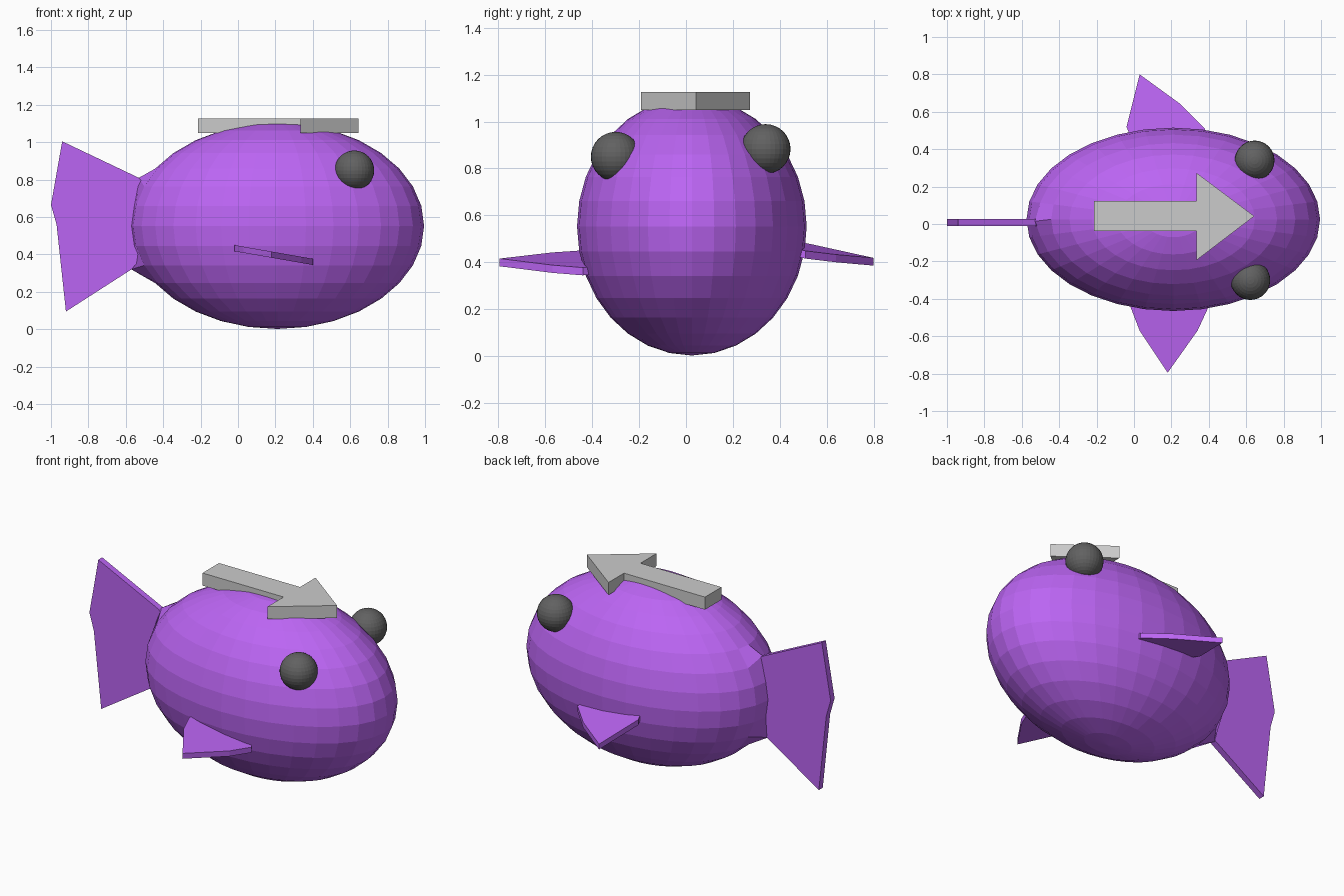
import bpy, bmesh
from mathutils import Matrix, Vector

if "Cube" in bpy.data.objects:
    bpy.data.objects.remove(bpy.data.objects["Cube"])


def material(name, color):
    m = bpy.data.materials.new(name)
    m.diffuse_color = color
    m.use_nodes = True
    m.node_tree.nodes["Principled BSDF"].inputs["Base Color"].default_value = m.diffuse_color
    return m


PURPLE = material("purple", (0.50, 0.13, 0.90, 1))
DARK = material("dark_grey", (0.12, 0.12, 0.12, 1))


def finish(name, bm, mat=None):
    bmesh.ops.recalc_face_normals(bm, faces=bm.faces)
    me = bpy.data.meshes.new(name)
    bm.to_mesh(me)
    bm.free()
    if mat:
        me.materials.append(mat)
    ob = bpy.data.objects.new(name, me)
    bpy.context.collection.objects.link(ob)
    return ob


def ellipsoid_bm(center, radii):
    bm = bmesh.new()
    bmesh.ops.create_uvsphere(bm, u_segments=32, v_segments=16, radius=1)
    bm.transform(Matrix.Translation(center) @ Matrix.Diagonal((*radii, 1)))
    return bm


def plate(name, points, thickness, mat=None):
    """Closed plate: an outline of 3D points swept along a thickness vector."""
    bm = bmesh.new()
    face = bm.faces.new([bm.verts.new(p) for p in points])
    ext = bmesh.ops.extrude_face_region(bm, geom=[face], use_keep_orig=True)
    verts = [g for g in ext["geom"] if isinstance(g, bmesh.types.BMVert)]
    bmesh.ops.translate(bm, verts=verts, vec=thickness)
    return finish(name, bm, mat)


# Body, with two rear vertices pulled out to meet the tail
body = ellipsoid_bm((0.21, 0.025, 0.553), (0.785, 0.49, 0.551))
for old, new in (((-0.515, 0.025, 0.764), (-0.53, 0.015, 0.81)),
                 ((-0.515, 0.025, 0.342), (-0.57, 0.015, 0.32))):
    v = min(body.verts, key=lambda q: (q.co - Vector(old)).length)
    v.co = new
finish("body", body, PURPLE)

# Tail fin
tail = [(-0.53, 0.81), (-0.94, 1.005), (-1.0, 0.665), (-0.97, 0.56),
        (-0.92, 0.095), (-0.57, 0.32), (-0.50, 0.40), (-0.48, 0.75)]
plate("tail_fin", [(x, -0.012, z) for x, z in tail], (0, 0.038, 0), PURPLE)

# Side fins: tilted flat plates whose height follows a plane
near = [(0.02, -0.38), (-0.02, -0.44), (0.03, -0.57), (0.18, -0.795),
        (0.34, -0.57), (0.40, -0.44), (0.36, -0.38)]
plate("side_fin_near", [(x, y, 0.447 - 0.175 * x) for x, y in near],
      (0, 0, -0.033), PURPLE)
far = [(0.0, 0.42), (-0.04, 0.52), (0.03, 0.80), (0.25, 0.64),
       (0.38, 0.51), (0.36, 0.42)]
plate("side_fin_far",
      [(x, y, 0.48 - 0.08 * (x + 0.04) - 0.2 * (y - 0.52)) for x, y in far],
      (0, 0, -0.033), PURPLE)

# Eyes
for name, c in (("eye_near", (0.622, -0.30, 0.85)),
                ("eye_far", (0.645, 0.34, 0.883))):
    finish(name, ellipsoid_bm(c, (0.106,) * 3), DARK)

# Arrow on top of the back
arrow = [(-0.215, -0.037), (0.335, -0.037), (0.335, -0.193), (0.643, 0.042),
         (0.335, 0.273), (0.335, 0.123), (-0.215, 0.123)]
plate("arrow", [(x, y, 1.05) for x, y in arrow], (0, 0, 0.077))
